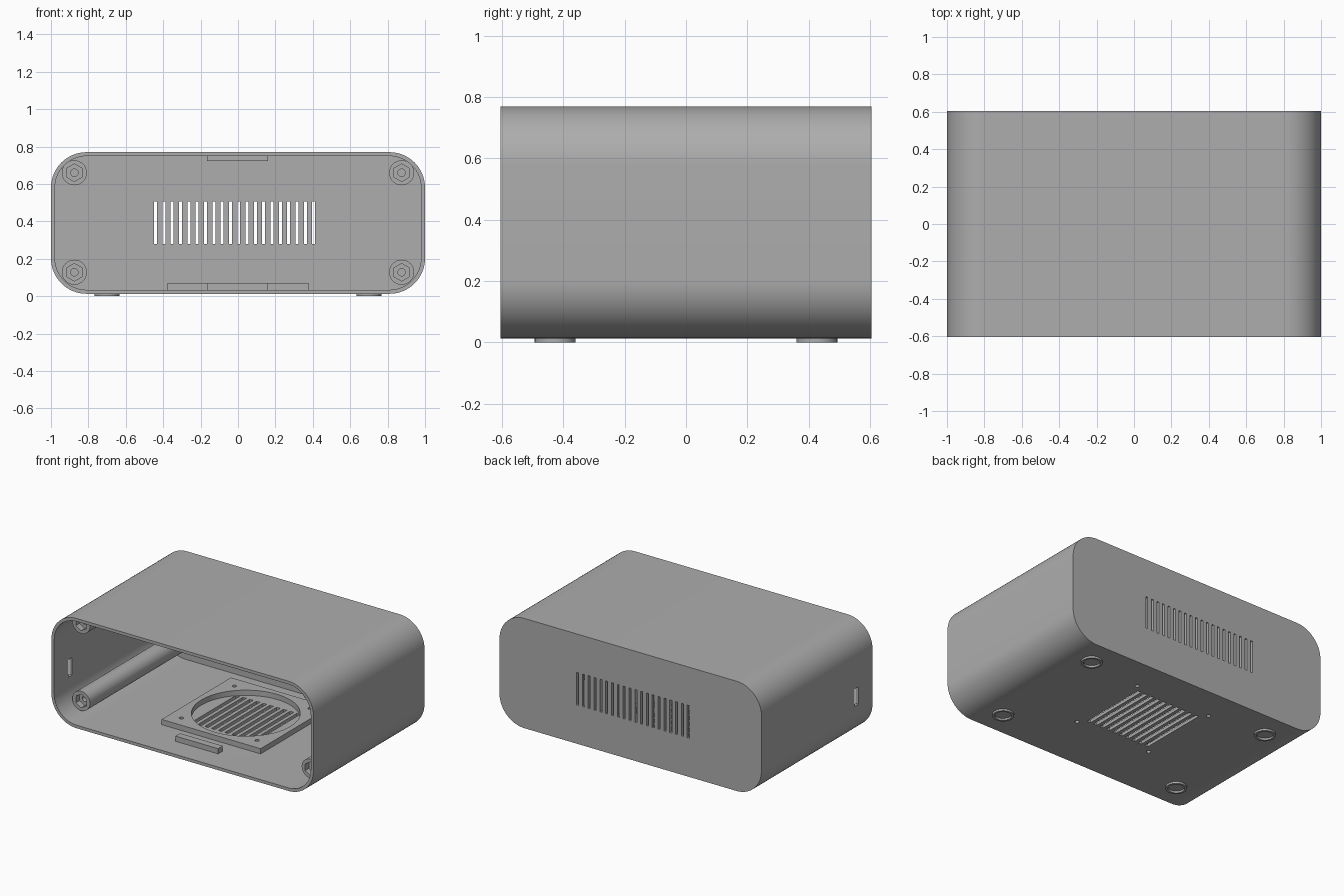
import bpy, bmesh, math
from mathutils import Matrix, Vector

if "Cube" in bpy.data.objects:
    bpy.data.objects.remove(bpy.data.objects["Cube"], do_unlink=True)

grey = bpy.data.materials.new("plain_grey")
grey.use_nodes = True
colour = (0.42, 0.42, 0.42, 1)
grey.diffuse_color = colour
grey.node_tree.nodes["Principled BSDF"].inputs["Base Color"].default_value = colour

BACK = 0.605            # half depth of the case
BOTTOM, TOP = 0.013, 0.77
WALL = 0.021
FAN_Y = 0.085           # centre of the fan mount


def add_box(bm, low, high):
    low, high = Vector(low), Vector(high)
    size = high - low
    place = Matrix.Translation((low + high) / 2) @ Matrix.Diagonal((*size, 1))
    bmesh.ops.create_cube(bm, size=1, matrix=place)


def add_cylinder(bm, centre, radius, length, sides=32, axis="Z"):
    turn = Matrix.Rotation(math.pi / 2, 4, "X") if axis == "Y" else Matrix()
    bmesh.ops.create_cone(bm, cap_ends=True, segments=sides, radius1=radius, radius2=radius,
                          depth=length, matrix=Matrix.Translation(centre) @ turn)


def add_rounded_prism(bm, half_width, low, high, radius, y0, y1, steps=16):
    """Rounded rectangle in the xz plane, extruded along y."""
    verts = []
    corners = [(1, high - radius), (-1, high - radius), (-1, low + radius), (1, low + radius)]
    for k, (side, z) in enumerate(corners):
        for i in range(steps + 1):
            a = math.pi / 2 * (k + i / steps)
            x = side * (half_width - radius) + radius * math.cos(a)
            verts.append(bm.verts.new((x, y0, z + radius * math.sin(a))))
    face = bm.faces.new(verts)
    extruded = bmesh.ops.extrude_face_region(bm, geom=[face])["geom"]
    moved = [v for v in extruded if isinstance(v, bmesh.types.BMVert)]
    bmesh.ops.translate(bm, verts=moved, vec=(0, y1 - y0, 0))
    bmesh.ops.recalc_face_normals(bm, faces=bm.faces)


def make(name, build):
    bm = bmesh.new()
    build(bm)
    mesh = bpy.data.meshes.new(name)
    bm.to_mesh(mesh)
    bm.free()
    mesh.materials.append(grey)
    obj = bpy.data.objects.new(name, mesh)
    bpy.context.collection.objects.link(obj)
    return obj


def activate(obj):
    bpy.ops.object.select_all(action="DESELECT")
    obj.select_set(True)
    bpy.context.view_layer.objects.active = obj


def cut(obj, build):
    cutter = make("cutter", build)
    cutter.hide_render = True
    mod = obj.modifiers.new("cut", "BOOLEAN")
    mod.operation, mod.solver, mod.object = "DIFFERENCE", "EXACT", cutter
    activate(obj)
    bpy.ops.object.modifier_apply(modifier=mod.name)
    bpy.data.objects.remove(cutter, do_unlink=True)


def smooth(obj):
    activate(obj)
    bpy.ops.object.shade_smooth_by_angle(angle=math.radians(30))


# Case: rounded tube, open at the front, closed at the back
case = make("case", lambda bm: add_rounded_prism(bm, 1, BOTTOM, TOP, 0.19, -BACK, BACK))
cut(case, lambda bm: add_rounded_prism(bm, 1 - WALL, BOTTOM + WALL, TOP - WALL, 0.17,
                                       -BACK - 0.1, BACK - WALL))


def case_openings(bm):
    # vent slots in the back wall
    for i in range(20):
        x = -0.441 + i * 0.0445
        add_box(bm, (x - 0.008, BACK - 0.1, 0.28), (x + 0.008, BACK + 0.1, 0.505))
    # fan grille slots in the floor
    for i in range(10):
        x = (i - 4.5) * 0.0515
        add_box(bm, (x - 0.013, FAN_Y - 0.245, -0.1), (x + 0.013, FAN_Y + 0.245, 0.1))
    # small slot in one side wall
    add_box(bm, (-1.1, -0.45, 0.26), (-0.9, -0.41, 0.38))


def fan_screw_holes(bm):
    for sx in (-1, 1):
        for sy in (-1, 1):
            add_cylinder(bm, (sx * 0.289, FAN_Y + sy * 0.289, 0), 0.014, 0.4, 16)


cut(case, case_openings)
cut(case, fan_screw_holes)
smooth(case)

# Fan mount: square plate with a round opening and screw holes
FLOOR = BOTTOM + WALL
fan_mount = make("fan_mount", lambda bm: add_box(bm, (-0.378, FAN_Y - 0.378, FLOOR - 0.002),
                                                 (0.378, FAN_Y + 0.378, 0.07)))
cut(fan_mount, lambda bm: add_cylinder(bm, (0, FAN_Y, 0.05), 0.34, 0.3, 64))
cut(fan_mount, fan_screw_holes)
smooth(fan_mount)

# Screw posts with a hexagonal nut pocket and a bore
POST_FRONT = -0.46
for side, x in (("right", -0.875), ("left", 0.875)):
    for level, z in (("lower", 0.128), ("upper", 0.66)):
        length = BACK - 0.01 - POST_FRONT
        post = make(f"{level}_{side}_post", lambda bm: add_cylinder(
            bm, (x, POST_FRONT + length / 2, z), 0.067, length, 32, "Y"))
        cut(post, lambda bm: add_cylinder(bm, (x, POST_FRONT, z), 0.047, 0.08, 6, "Y"))
        cut(post, lambda bm: add_cylinder(bm, (x, POST_FRONT, z), 0.02, 0.6, 16, "Y"))
        smooth(post)

# Stop ribs behind the front opening
for name, low, high in (("lower_rib", FLOOR - 0.002, 0.07), ("upper_rib", 0.722, TOP - WALL + 0.002)):
    make(name, lambda bm: add_box(bm, (-0.165, -0.445, low), (0.16, -0.395, high)))

# Ring feet
for front, y in (("front", -0.427), ("back", 0.427)):
    for side, x in (("right", -0.70), ("left", 0.70)):
        foot = make(f"{front}_{side}_foot", lambda bm: add_cylinder(
            bm, (x, y, 0.0075), 0.067, 0.015))
        cut(foot, lambda bm: add_cylinder(bm, (x, y, 0), 0.052, 0.1))
        smooth(foot)
